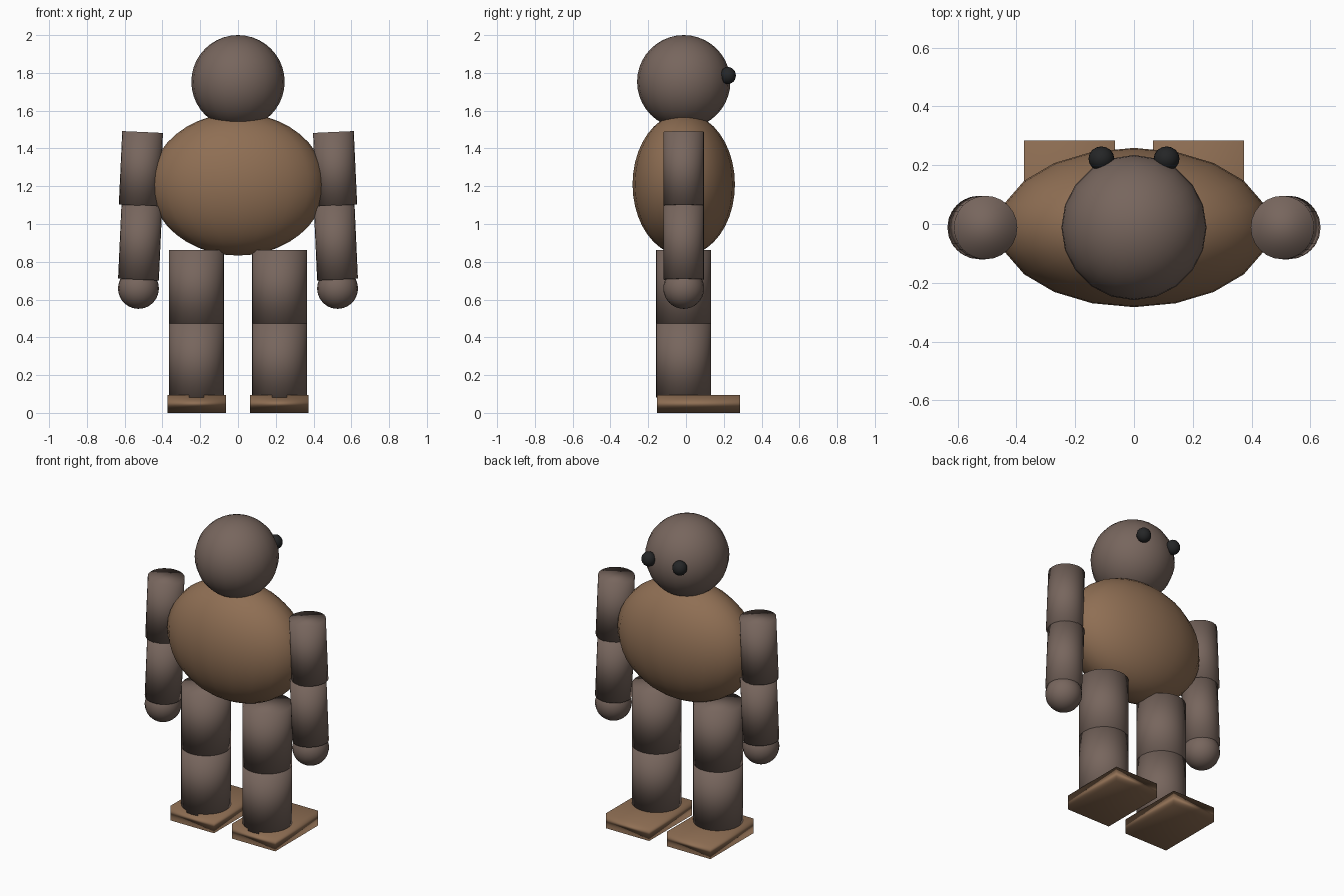
import bpy
from mathutils import Vector

if "Cube" in bpy.data.objects:
    bpy.data.objects.remove(bpy.data.objects["Cube"])


def material(name, rgb):
    m = bpy.data.materials.new(name)
    m.diffuse_color = (*rgb, 1)
    m.use_nodes = True
    m.node_tree.nodes["Principled BSDF"].inputs["Base Color"].default_value = m.diffuse_color
    return m


GREY_BROWN = material("grey brown", (0.185, 0.132, 0.110))
TAN = material("tan brown", (0.275, 0.158, 0.088))
BLACK = material("eye black", (0.018, 0.019, 0.020))


def finish(name, mat):
    ob = bpy.context.object
    ob.name = name
    ob.data.materials.append(mat)
    bpy.ops.object.shade_smooth()  # soft shading everywhere, caps included
    return ob


def ellipsoid(name, mat, centre, radii, segments=20, rings=20):
    bpy.ops.mesh.primitive_uv_sphere_add(segments=segments, ring_count=rings, location=centre)
    bpy.context.object.scale = radii
    return finish(name, mat)


def limb(name, mat, top, bottom, radius):
    top, bottom = Vector(top), Vector(bottom)
    axis = top - bottom
    bpy.ops.mesh.primitive_cylinder_add(vertices=24, radius=radius, depth=axis.length,
                                        location=(top + bottom) / 2)
    bpy.context.object.rotation_euler = axis.to_track_quat('Z', 'Y').to_euler()
    return finish(name, mat)


def box(name, mat, low, high):
    low, high = Vector(low), Vector(high)
    bpy.ops.mesh.primitive_cube_add(size=1, location=(low + high) / 2)
    bpy.context.object.scale = high - low
    return finish(name, mat)


Y = -0.012  # shared centre plane of body and limbs

# Head and torso
ellipsoid("head", GREY_BROWN, (0, Y, 1.753), (0.247, 0.247, 0.247))
ellipsoid("torso", TAN, (0, Y, 1.21), (0.462, 0.271, 0.377))

for side, s in (("left", -1), ("right", 1)):
    # Eye
    ellipsoid(side + "_eye", BLACK, (s * 0.111, 0.222, 1.786), (0.044, 0.042, 0.045), 16, 12)
    # Arm, slightly splayed, ending in a round hand
    limb(side + "_upper_arm", GREY_BROWN, (s * 0.505, Y, 1.487), (s * 0.523, Y, 1.098), 0.108)
    limb(side + "_forearm", GREY_BROWN, (s * 0.509, Y, 1.100), (s * 0.527, Y, 0.706), 0.108)
    ellipsoid(side + "_hand", GREY_BROWN, (s * 0.527, Y, 0.659), (0.108, 0.108, 0.108))
    # Leg
    limb(side + "_thigh", GREY_BROWN, (s * 0.219, -0.014, 0.863), (s * 0.219, -0.014, 0.472), 0.146)
    limb(side + "_shin", GREY_BROWN, (s * 0.219, -0.014, 0.472), (s * 0.219, -0.014, 0.082), 0.146)
    # Foot, with the toes reaching towards the eyes' side
    box(side + "_foot", TAN, (s * 0.219 - 0.155, -0.154, 0), (s * 0.219 + 0.155, 0.285, 0.095))
